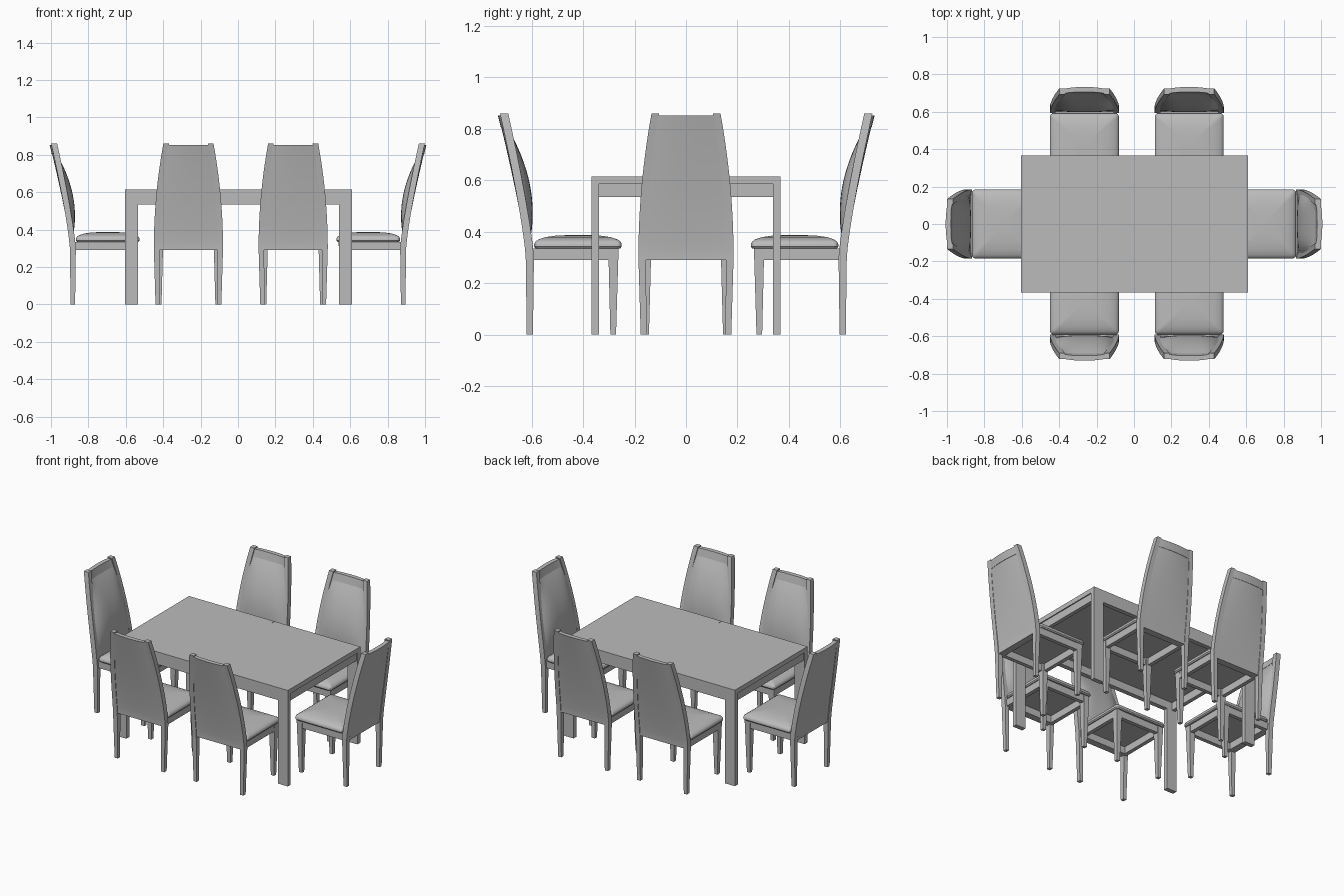
import bpy, bmesh, math
from mathutils import Matrix, Vector

cube = bpy.data.objects.get("Cube")
if cube:
    bpy.data.objects.remove(cube, do_unlink=True)

GREY = (0.5, 0.5, 0.5, 1)
grey = bpy.data.materials.new("plain grey")
grey.use_nodes = True
grey.diffuse_color = GREY
grey.node_tree.nodes["Principled BSDF"].inputs["Base Color"].default_value = GREY


def add(name, bm, smooth=False):
    """Turn a bmesh into a finished object."""
    bmesh.ops.recalc_face_normals(bm, faces=bm.faces)
    mesh = bpy.data.meshes.new(name)
    bm.to_mesh(mesh)
    bm.free()
    mesh.materials.append(grey)
    obj = bpy.data.objects.new(name, mesh)
    bpy.context.collection.objects.link(obj)
    if smooth:
        bpy.ops.object.select_all(action='DESELECT')
        obj.select_set(True)
        bpy.context.view_layer.objects.active = obj
        bpy.ops.object.shade_smooth_by_angle(angle=math.radians(35))
    return obj


def loft(rings):
    """Skin a list of closed rings and cap both ends."""
    bm = bmesh.new()
    loops = [[bm.verts.new(p) for p in ring] for ring in rings]
    n = len(loops[0])
    for a, b in zip(loops, loops[1:]):
        for i in range(n):
            j = (i + 1) % n
            bm.faces.new((a[i], a[j], b[j], b[i]))
    bm.faces.new(loops[0])
    bm.faces.new(loops[-1])
    return bm


def rect(x, y, z, hx, hy):
    return [(x - hx, y - hy, z), (x + hx, y - hy, z), (x + hx, y + hy, z), (x - hx, y + hy, z)]


def box(name, x0, x1, y0, y1, z0, z1):
    x, y, hx, hy = (x0 + x1) / 2, (y0 + y1) / 2, (x1 - x0) / 2, (y1 - y0) / 2
    return add(name, loft([rect(x, y, z, hx, hy) for z in (z0, z1)]))


# Table
TX, TY, INNER = 0.607, 0.367, 0.338
LEG_IN, APRON, UNDER, TOP = 0.537, 0.535, 0.585, 0.615
table = [box("table_top", -TX, TX, -INNER, INNER, UNDER, TOP)]
for sx, h in ((-1, "right"), (1, "left")):
    xs = sorted((sx * LEG_IN, sx * TX))
    table.append(box(f"end_apron_{h}", *sorted((sx * 0.575, sx * 0.6)), -INNER, INNER, APRON, UNDER))
    for sy, d in ((-1, "front"), (1, "back")):
        ys = sorted((sy * INNER, sy * TY))
        table.append(box(f"table_leg_{d}_{h}", *xs, *ys, 0, UNDER))
        # Side rail with a notch over the leg, split in the middle
        profile = [(0.001, APRON), (LEG_IN, APRON), (LEG_IN, UNDER),
                   (TX, UNDER), (TX, TOP), (0.001, TOP)]
        rail = loft([[(sx * x, y, z) for x, z in profile] for y in ys])
        table.append(add(f"side_rail_{d}_{h}", rail))
for obj in table:
    obj.location.x = 0.003


# Chair, with its back towards -y
def post_centre(z):
    s = max(0, (z - 0.3) / 0.56)
    x = 0.17 - 0.051 * s ** 2 - 0.005 * max(0, 1 - z / 0.3)
    return x, -0.607 - 0.1 * s ** 1.25


def back_slab(z0, z1, half, rows, bulge):
    """Curved slab between the posts, padded on its front."""
    rings, cols = [], 16
    us = [2 * i / cols - 1 for i in range(cols + 1)]
    for r in range(rows + 1):
        z = z0 + (z1 - z0) * r / rows
        x, y = post_centre(z)
        bow = 0.012 * max(0, z - 0.3) / 0.56
        t = min(1, max(0, (z - 0.38) / 0.42))
        pad = bulge * math.sin(math.pi * t) ** 0.8 if 0 < t < 1 else 0
        back = [(u * x, y - half - bow * (1 - u * u), z) for u in us]
        front = [(u * x, y + half + (pad - bow) * (1 - u ** 4), z) for u in reversed(us)]
        rings.append(back + front)
    return loft(rings)


def seat_cushion():
    """Domed pad with rounded edges and a flat underside."""
    x, y, hx, hy = 0, -0.42, 0.184, 0.17
    rings = []
    for k, z in ((0.97, 0.335), (1, 0.342), (1, 0.352), (0.97, 0.362), (0.9, 0.37),
                 (0.75, 0.379), (0.5, 0.385), (0.2, 0.387)):
        ring = []
        for cx, cy, start in ((1, 1, 0), (-1, 1, 90), (-1, -1, 180), (1, -1, 270)):
            for i in range(5):
                a = math.radians(start + 22.5 * i)
                rad = 0.018 * k
                ring.append((x + cx * (hx * k - rad) + rad * math.cos(a),
                             y + cy * (hy * k - rad) + rad * math.sin(a), z))
        rings.append(ring)
    return loft(rings)


parts = [add("seat_cushion", seat_cushion(), True),
         add("back_panel", back_slab(0.29, 0.805, 0.012, 24, 0.037), True),
         add("top_rail", back_slab(0.805, 0.852, 0.014, 3, 0), True),
         box("front_seat_rail", -0.15, 0.15, -0.29, -0.265, 0.29, 0.335),
         box("rear_seat_rail", -0.15, 0.15, -0.6, -0.575, 0.29, 0.335)]
for s, h in ((-1, "right"), (1, "left")):
    heights = [0, 0.3] + [0.3 + 0.56 * i / 14 for i in range(1, 15)]
    rings = []
    for z in heights:
        x, y = post_centre(z)
        w = 0.012 + 0.004 * min(1, z / 0.3)
        rings.append(rect(s * x, y, z, w - 0.001, w))
    parts.append(add(f"back_post_{h}", loft(rings), True))
    leg = [rect(s * 0.155, -0.283, 0, 0.011, 0.011), rect(s * 0.155, -0.282, 0.335, 0.02, 0.02)]
    parts.append(add(f"front_leg_{h}", loft(leg)))
    parts.append(box(f"side_seat_rail_{h}", *sorted((s * 0.148, s * 0.173)), -0.6, -0.29, 0.29, 0.335))

# Six places round the table: name, turn in degrees, position
places = [("front_right", 0, (-0.265, 0)), ("front_left", 0, (0.295, 0)),
          ("back_right", 180, (-0.265, 0.002)), ("back_left", 180, (0.295, 0.002)),
          ("end_right", -90, (-0.276, 0)), ("end_left", 90, (0.276, 0))]
for place, turn, (px, py) in places:
    for part in parts:
        obj = part.copy()
        obj.name = f"chair_{place}_{part.name}"
        obj.matrix_world = Matrix.Translation(Vector((px, py, 0))) @ Matrix.Rotation(math.radians(turn), 4, 'Z')
        bpy.context.collection.objects.link(obj)
for part in parts:
    bpy.data.objects.remove(part, do_unlink=True)
